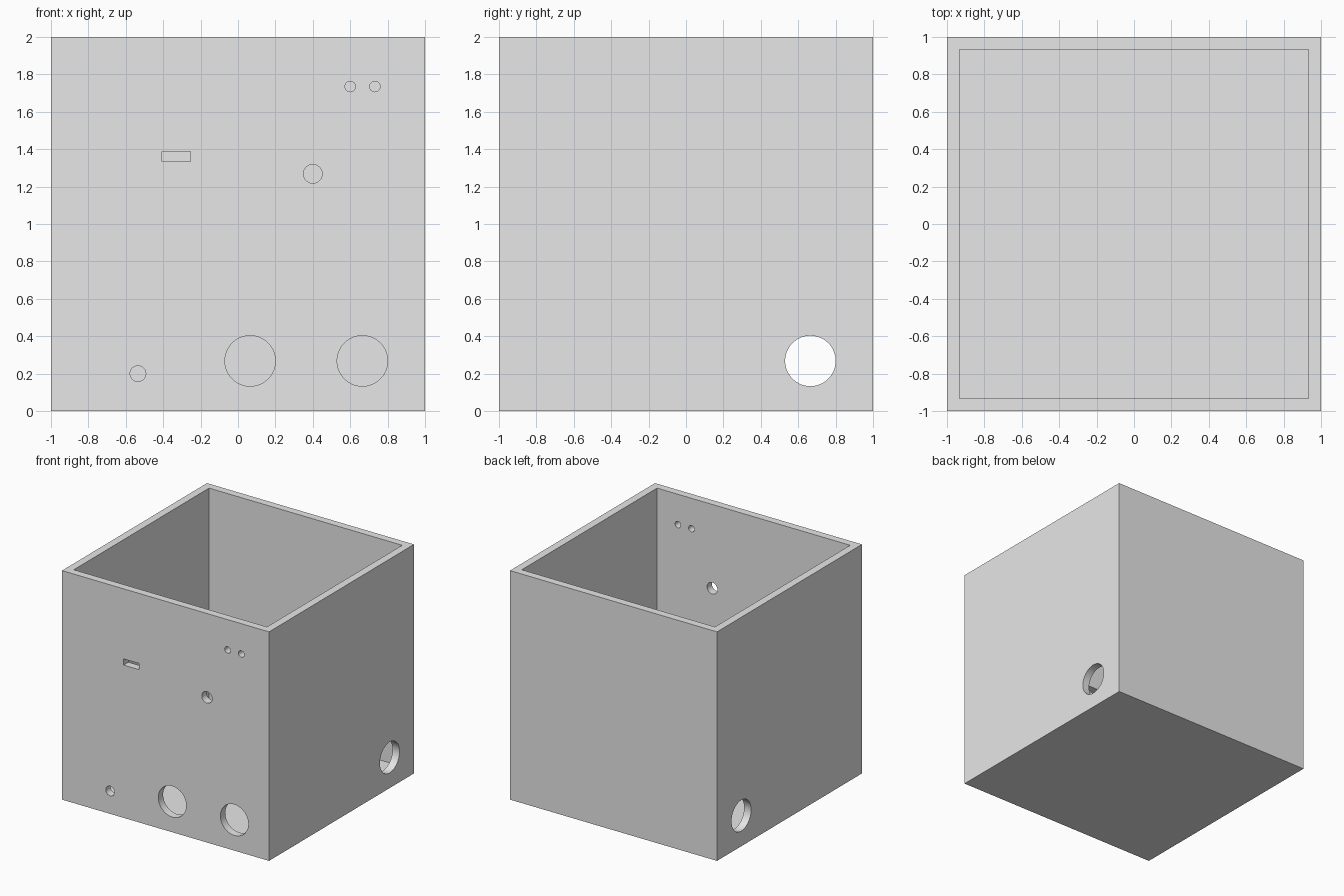
import bpy
import math

cube = bpy.data.objects.get("Cube")
if cube:
    bpy.data.objects.remove(cube, do_unlink=True)

WALL = 0.067

grey = bpy.data.materials.new("light_grey")
grey.use_nodes = True
colour = (0.8, 0.8, 0.8, 1)
grey.diffuse_color = colour
grey.node_tree.nodes["Principled BSDF"].inputs["Base Color"].default_value = colour


def box(name, centre, size):
    bpy.ops.mesh.primitive_cube_add(size=1, location=centre)
    ob = bpy.context.object
    ob.name = name
    ob.scale = size
    bpy.ops.object.transform_apply(location=False, rotation=False, scale=True)
    return ob


def rod(name, centre, radius, depth, rotation):
    bpy.ops.mesh.primitive_cylinder_add(
        vertices=64, radius=radius, depth=depth, location=centre, rotation=rotation)
    ob = bpy.context.object
    ob.name = name
    return ob


# Solid block that becomes the open box
body = box("open_box", (0, 0, 1), (2, 2, 2))
body.data.materials.clear()
body.data.materials.append(grey)

# Hollow interior, leaving walls and a floor
inner = 2 - 2 * WALL
cutters = [box("cavity_cutter", (0, 0, WALL + 1.5), (inner, inner, 3))]

# Round holes through the front wall: x, z, radius
front_wall_y = -1 + WALL / 2
front_holes = [
    (-0.535, 0.2, 0.042),
    (0.065, 0.268, 0.135),
    (0.665, 0.268, 0.135),
    (0.4, 1.268, 0.05),
    (0.6, 1.735, 0.028),
    (0.732, 1.735, 0.028),
]
for x, z, radius in front_holes:
    cutters.append(rod("front_hole_cutter", (x, front_wall_y, z), radius, 0.2,
                       (math.pi / 2, 0, 0)))

# Narrow slot in the front wall
cutters.append(box("slot_cutter", (-0.33, front_wall_y, 1.361), (0.15, 0.2, 0.054)))

# Matching round holes through both side walls
cutters.append(rod("side_hole_cutter", (0, 0.665, 0.268), 0.135, 3,
                   (0, math.pi / 2, 0)))

# Cut each opening in turn
for cutter in cutters:
    cutter.hide_render = True
    bpy.ops.object.select_all(action="DESELECT")
    body.select_set(True)
    bpy.context.view_layer.objects.active = body
    cut = body.modifiers.new("cut", "BOOLEAN")
    cut.operation = "DIFFERENCE"
    cut.solver = "EXACT"
    cut.object = cutter
    bpy.ops.object.modifier_apply(modifier=cut.name)
    bpy.data.objects.remove(cutter, do_unlink=True)

# Smooth hole walls, sharp box edges
bpy.ops.object.shade_smooth_by_angle(angle=math.radians(30))
